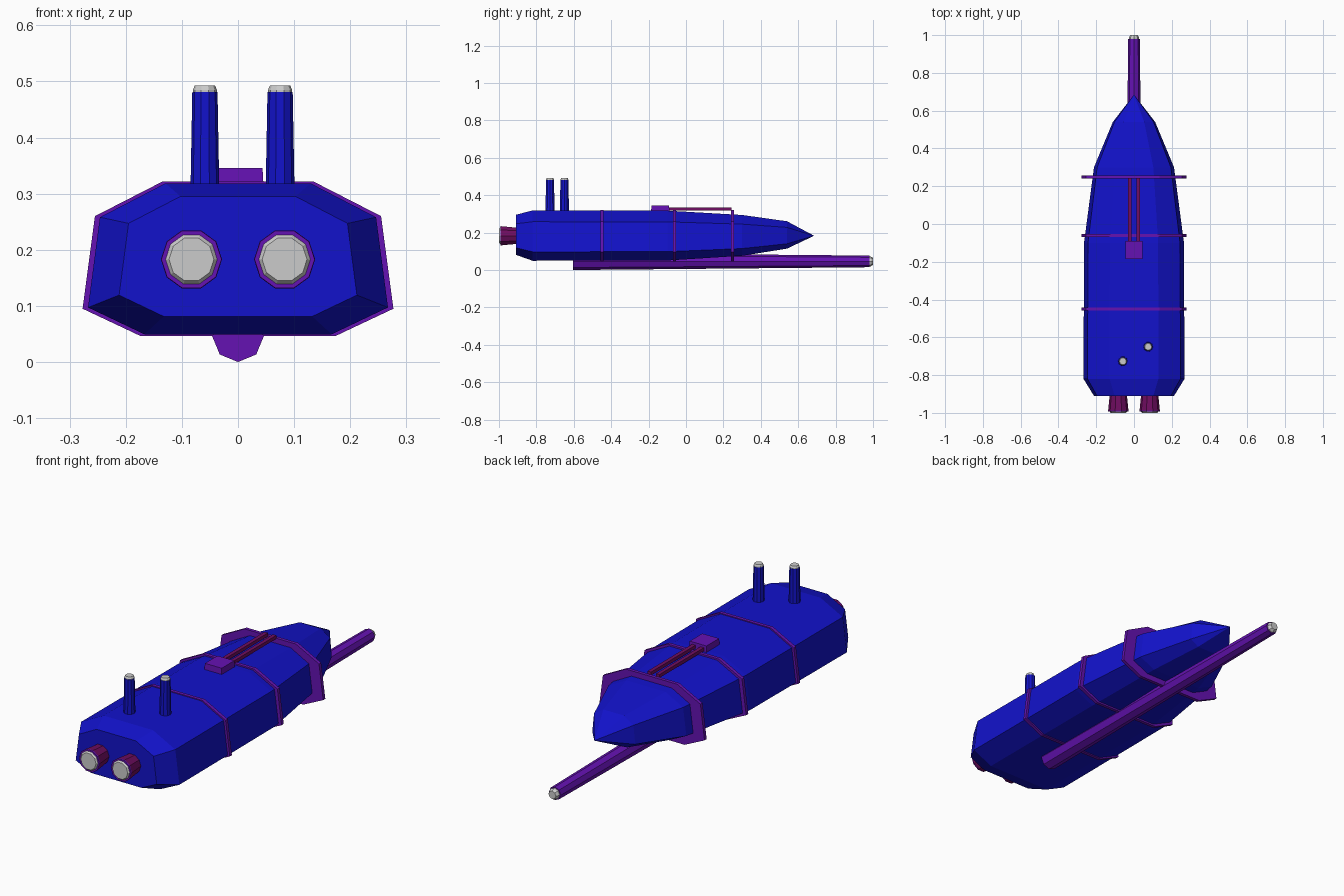
import bpy, bmesh
from math import sin, cos, tau
from mathutils import Vector

if "Cube" in bpy.data.objects:
    bpy.data.objects.remove(bpy.data.objects["Cube"])


def material(name, rgb):
    m = bpy.data.materials.new(name)
    m.diffuse_color = (*rgb, 1)
    m.use_nodes = True
    m.node_tree.nodes["Principled BSDF"].inputs["Base Color"].default_value = m.diffuse_color
    return m


BLUE = material("hull_blue", (0.006, 0.006, 0.60))
PURPLE = material("trim_purple", (0.13, 0.006, 0.45))
WINE = material("trim_wine", (0.16, 0.004, 0.12))


def loft(name, rings, mat=None):
    """Skin a list of equal-length rings; a one-point ring makes a tip."""
    bm = bmesh.new()
    loops = [[bm.verts.new(p) for p in r] for r in rings]
    for a, b in zip(loops, loops[1:]):
        n = len(a)
        for i in range(n):
            j = (i + 1) % n
            bm.faces.new((a[i], a[j], b[0]) if len(b) == 1 else (a[i], a[j], b[j], b[i]))
    for end in (loops[0], loops[-1]):
        if len(end) > 2:
            bm.faces.new(end)
    bmesh.ops.recalc_face_normals(bm, faces=bm.faces)
    mesh = bpy.data.meshes.new(name)
    bm.to_mesh(mesh)
    bm.free()
    ob = bpy.data.objects.new(name, mesh)
    bpy.context.collection.objects.link(ob)
    if mat:
        mesh.materials.append(mat)
    return ob


def tube(name, origin, axis, sections, sides, mat=None, turn=0.0):
    """Tapered polygonal tube; sections are (distance along axis, radius)."""
    u, v, w = ((1, 0, 0), (0, 0, 1), (0, 1, 0)) if axis == "Y" else ((1, 0, 0), (0, 1, 0), (0, 0, 1))
    u, v, w, o = Vector(u), Vector(v), Vector(w), Vector(origin)
    angles = [turn + tau * i / sides for i in range(sides)]
    return loft(name, [[o + w * d + u * r * cos(a) + v * r * sin(a) for a in angles]
                       for d, r in sections], mat)


def box(name, x, y, z, mat, taper=1.0):
    """Box from ranges, top optionally narrowed."""
    cx, cy = sum(x) / 2, sum(y) / 2
    hx, hy = (x[1] - x[0]) / 2, (y[1] - y[0]) / 2
    corners = ((-1, -1), (1, -1), (1, 1), (-1, 1))
    return loft(name, [[(cx + a * hx * s, cy + b * hy * s, h) for a, b in corners]
                       for h, s in zip(z, (1, taper))], mat)


# Octagonal cross-section, relative to the hull's centre line
CZ = 0.185
half = [(0.134, 0.137), (0.255, 0.075), (0.277, -0.090), (0.173, -0.139)]
SECTION = half + [(-x, z) for x, z in reversed(half)]


def section(y, sx, sz, cz=CZ):
    return [(x * sx, y, cz + z * sz) for x, z in SECTION]


# Hull, blunt stern to pointed bow
stations = [(-0.91, 0.765, 0.775, 0.189), (-0.82, 0.965, 0.975, CZ),
            (-0.10, 0.955, 0.965, CZ), (0.30, 0.765, 0.79, 0.186),
            (0.54, 0.405, 0.53, 0.188)]
loft("hull", [section(*s) for s in stations] + [[(0, 0.685, 0.183)]], BLUE)

# Frame plates around the hull
for i, y in enumerate((-0.449, -0.062, 0.249)):
    loft(f"frame_plate_{i + 1}", [section(y - 0.008, 1, 1), section(y + 0.008, 1, 1)], PURPLE)

# Twin rear engines
for side, s in (("left", -1), ("right", 1)):
    o = (s * 0.083, 0, 0.183)
    tube(f"engine_{side}", o, "Y", [(-0.89, 0.044), (-0.99, 0.054)], 10, WINE)
    tube(f"engine_rim_{side}", o, "Y", [(-0.988, 0.0545), (-0.993, 0.0535)], 10, PURPLE)
    tube(f"engine_nozzle_{side}", o, "Y", [(-0.98, 0.046), (-0.993, 0.046), (-1.0, 0.040)], 10)

# Staggered chimneys
for i, (x, y) in enumerate(((-0.059, -0.727), (0.075, -0.650))):
    tube(f"chimney_{i + 1}", (x, y, 0), "Z", [(0.29, 0.026), (0.481, 0.0225)], 10, BLUE)
    tube(f"chimney_cap_{i + 1}", (x, y, 0), "Z", [(0.478, 0.0215), (0.485, 0.0215), (0.493, 0.018)], 10)

# Long barrel under the keel
tube("keel_barrel", (0, 0, 0.046), "Y", [(-0.605, 0.046), (0.98, 0.031)], 8, PURPLE)
tube("barrel_muzzle", (0, 0, 0.046), "Y", [(0.97, 0.026), (0.988, 0.026), (1.0, 0.019)], 8)

# Deck turret and its twin rails
box("deck_turret", (-0.046, 0.046), (-0.187, -0.088), (0.305, 0.346), PURPLE, 0.95)
for side, s in (("left", -1), ("right", 1)):
    x = s * 0.022
    box(f"turret_rail_{side}", (x - 0.009, x + 0.009), (-0.10, 0.243), (0.319, 0.335), WINE)
